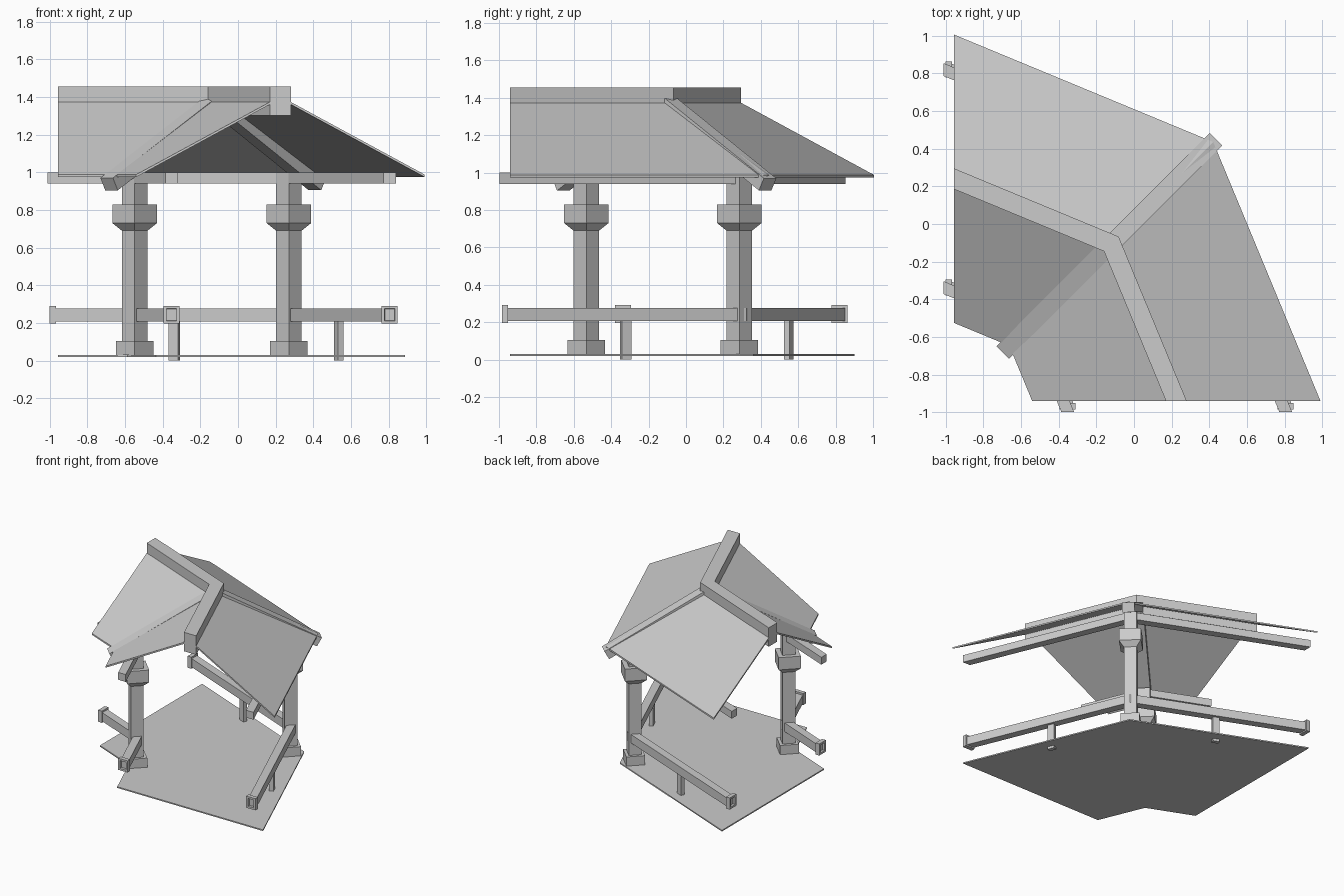
import bpy, bmesh
from math import radians, cos, sin, hypot
from mathutils import Matrix, Vector

cube = bpy.data.objects.get("Cube")
if cube:
    bpy.data.objects.remove(cube, do_unlink=True)

TURN = radians(22.5)
ARM = Vector((-sin(TURN), cos(TURN), 0))      # from the front end towards the corner
OFF = 0.015                                   # mirror line is y = x + OFF
MIRROR = Matrix(((0, 1, 0, -OFF), (1, 0, 0, OFF), (0, 0, 1, 0), (0, 0, 0, 1)))

stone = bpy.data.materials.new("plain_grey")
stone.use_nodes = True
stone.diffuse_color = (0.6, 0.6, 0.6, 1)
stone.node_tree.nodes["Principled BSDF"].inputs["Base Color"].default_value = (0.6, 0.6, 0.6, 1)


def finish(name, bm):
    bmesh.ops.recalc_face_normals(bm, faces=bm.faces)
    mesh = bpy.data.meshes.new(name)
    bm.to_mesh(mesh)
    bm.free()
    mesh.materials.append(stone)
    obj = bpy.data.objects.new(name, mesh)
    bpy.context.collection.objects.link(obj)
    return obj


def loft(name, rings):
    """Skin a list of equal rings of points and close both ends."""
    bm = bmesh.new()
    rows = [[bm.verts.new(p) for p in ring] for ring in rings]
    n = len(rows[0])
    for a, b in zip(rows, rows[1:]):
        for i in range(n):
            j = (i + 1) % n
            bm.faces.new((a[i], a[j], b[j], b[i]))
    bm.faces.new(rows[0])
    bm.faces.new(rows[-1])
    return finish(name, bm)


def to_mitre(p):
    return p + ARM * ((p.x + OFF - p.y) / (ARM.y - ARM.x))


def sweep(name, profile, y):
    """Run a front-plane profile along one arm, round the corner and out the other."""
    front = [Vector((x, y, z)) for x, z in profile]
    return loft(name, [front, [to_mitre(p) for p in front], [MIRROR @ p for p in front]])


def rect(x, half, z0, z1):
    return [(x - half, z0), (x + half, z0), (x + half, z1), (x - half, z1)]


def box(name, size, matrix, recess=False):
    bm = bmesh.new()
    bmesh.ops.create_cube(bm, size=1, matrix=Matrix.Diagonal((*size, 1)))
    if recess:
        face = [f for f in bm.faces if f.normal.y < -0.9]
        bmesh.ops.inset_region(bm, faces=face, thickness=0.022, depth=0)
        bmesh.ops.inset_region(bm, faces=face, thickness=0.001, depth=-0.02)
    bm.transform(matrix)
    return finish(name, bm)


# Floor, roof and ridge
sweep("floor_slab", rect(0.225, 0.66, 0.02, 0.03), -0.94)
sweep("roof", [(-0.54, 0.975), (0.225, 1.39), (0.99, 0.975),
               (0.99, 0.988), (0.225, 1.403), (-0.54, 0.988)], -0.94)
sweep("ridge_beam", rect(0.225, 0.055, 1.30, 1.455), -0.94)

# Beams, rails, rail caps on the inner and outer column lines
for side, x in (("inner", -0.352), ("outer", 0.805)):
    sweep(side + "_eave_beam", rect(x, 0.034, 0.94, 1.0), -0.997)
    sweep(side + "_rail", rect(x, 0.034, 0.207, 0.277), -0.96)
    place = Matrix.Translation((x, -0.968, 0.244))
    box(side + "_rail_cap_front", (0.085, 0.034, 0.095), place, True)
    box(side + "_rail_cap_left", (0.085, 0.034, 0.095), MIRROR @ place, True)

# Short posts under the outer rails
place = Matrix.Translation((0.535, -0.323, 0.105)) @ Matrix.Rotation(TURN, 4, "Z")
box("rail_post_front", (0.032, 0.054, 0.21), place)
box("rail_post_left", (0.032, 0.054, 0.21), MIRROR @ place)

# Columns: squares turned to the diagonal, stacked from base to capital
STEPS = [(0.03, 0.1), (0.105, 0.1), (0.105, 0.068), (0.69, 0.068), (0.73, 0.118),
         (0.83, 0.118), (0.83, 0.068), (1.0, 0.068)]
for side, x in (("inner", -0.548), ("outer", 0.27)):
    loft(side + "_column", [[Vector((x + r * dx, x + OFF + r * dy, z))
                             for dx, dy in ((1, 0), (0, 1), (-1, 0), (0, -1))]
                            for z, r in STEPS])

# Sloping rafters along the hip and the valley
apex = to_mitre(Vector((0.225, -0.94, 0)))
across = Vector((1, -1, 0)).normalized() * 0.047
for name, sign, reach in (("hip_rafter", 1, 0.785), ("valley_rafter", -1, 0.815)):
    out = Vector((sign, sign, 0)).normalized()
    top = apex + Vector((0, 0, 1.418))
    end = apex + out * reach + Vector((0, 0, 0.97))
    run = (end - top).normalized()
    drop = Vector((0, 0, -1)) - run * run.dot(Vector((0, 0, -1)))
    drop = drop.normalized() * 0.075
    loft(name, [[p - across, p + across, p + across + drop, p - across + drop]
                for p in (top, end)])
